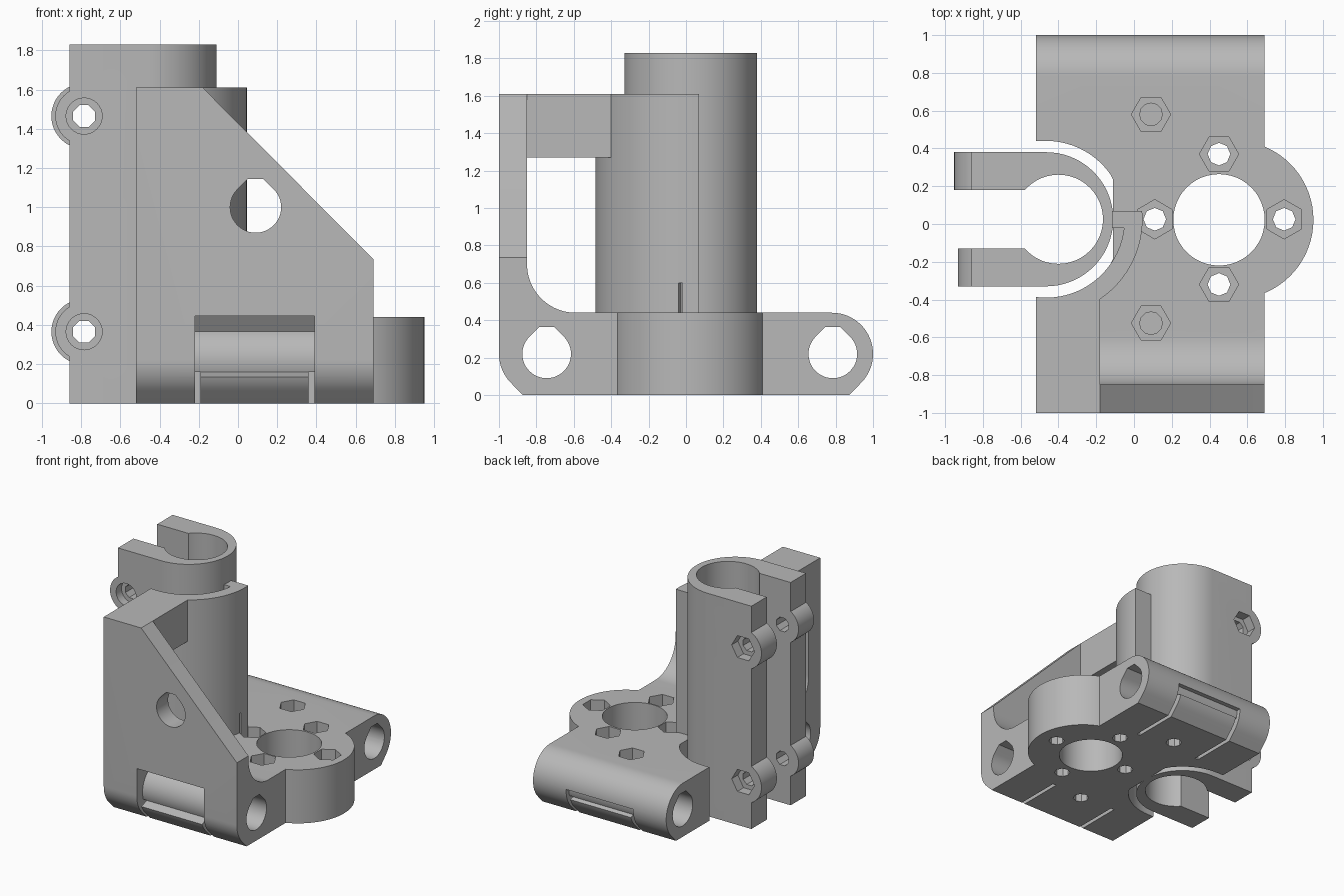
import bpy, bmesh
from math import sin, cos, radians
from mathutils import Vector

old = bpy.data.objects.get("Cube")
if old:
    bpy.data.objects.remove(old, do_unlink=True)

grey = bpy.data.materials.new("plain_grey")
grey.use_nodes = True
grey.diffuse_color = (0.48, 0.48, 0.48, 1)
grey.node_tree.nodes["Principled BSDF"].inputs["Base Color"].default_value = grey.diffuse_color


def arc(cx, cy, r, a0, a1, n=24):
    angles = [radians(a0 + (a1 - a0) * i / n) for i in range(n + 1)]
    return [(cx + r * cos(a), cy + r * sin(a)) for a in angles]


def circle(cx, cy, r, n=48, turn=0):
    return arc(cx, cy, r, turn, turn + 360, n)[:-1]


def teardrop(cx, cy, r):
    # Printable round hole: sloping shoulders and a small flat roof
    top = r * 1.1
    half = r * 1.4142 - top
    return arc(cx, cy, r, 135, 405, 36) + [(cx + half, cy + top), (cx - half, cy + top)]


def box(x0, x1, y0, y1):
    return [(x0, y0), (x1, y0), (x1, y1), (x0, y1)]


def prism(name, pts, axis, lo, hi):
    place = {"X": lambda p, d: (d, p[0], p[1]),
             "Y": lambda p, d: (p[0], d, p[1]),
             "Z": lambda p, d: (p[0], p[1], d)}[axis]
    bm = bmesh.new()
    face = bm.faces.new([bm.verts.new(place(p, lo)) for p in pts])
    ext = bmesh.ops.extrude_face_region(bm, geom=[face])
    move = Vector(place((0, 0), hi - lo))
    bmesh.ops.translate(bm, vec=move, verts=[g for g in ext["geom"] if isinstance(g, bmesh.types.BMVert)])
    bmesh.ops.recalc_face_normals(bm, faces=bm.faces)
    mesh = bpy.data.meshes.new(name)
    bm.to_mesh(mesh)
    bm.free()
    mesh.materials.append(grey)
    obj = bpy.data.objects.new(name, mesh)
    bpy.context.collection.objects.link(obj)
    return obj


def combine(target, op, pts, axis, lo, hi):
    tool = prism("tool", pts, axis, lo, hi)
    mod = target.modifiers.new("combine", "BOOLEAN")
    mod.operation, mod.object, mod.solver = op, tool, "EXACT"
    bpy.context.view_layer.update()
    graph = bpy.context.evaluated_depsgraph_get()
    mesh = bpy.data.meshes.new_from_object(target.evaluated_get(graph))
    target.modifiers.clear()
    target.data = mesh
    bpy.data.objects.remove(tool, do_unlink=True)


def add(target, *args):
    combine(target, "UNION", *args)


def cut(target, *args):
    combine(target, "DIFFERENCE", *args)


LEFT, RIGHT, TOP, BASE = -0.52, 0.69, 1.61, 0.44
CX, CY = -0.465, 0.025          # centre of the clamp
ROD_Z = 0.22

# Base plate with rounded rod housings and filleted front wall, as one side profile
profile = [(-0.872, 0), (0.872, 0)]
profile += arc(0.78, ROD_Z, 0.22, -45, 90)
profile += arc(-0.59, 0.70, 0.26, 270, 180)
profile += [(-0.85, TOP), (-1, TOP)]
profile += arc(-0.78, ROD_Z, 0.22, 180, 225, 10)
carriage = prism("carriage", profile, "X", LEFT, RIGHT)

# Sloped edge of the front wall
cut(carriage, [(-0.18, TOP), (RIGHT, 0.735), (0.9, 0.52), (0.9, 1.8), (-0.37, 1.8)], "Y", -1.1, -0.8)

# Round mount, top block and curved support wall
add(carriage, circle(0.53, 0.022, 0.42, 72), "Z", 0, BASE)
add(carriage, box(LEFT, -0.18, -0.9, -0.4), "Z", 1.27, TOP)
add(carriage, arc(CX, CY, 0.51, -96, 5, 32) + [(LEFT, 0.07)], "Z", 0.1, TOP)

# Clearance around the clamp
cut(carriage, circle(CX, CY, 0.415, 72), "Z", BASE, 1.9)
clearance = [(min(x, -0.11), y) for x, y in arc(CX, CY, 0.415, -90, 90, 36)]
cut(carriage, clearance + [(-0.9, CY + 0.415), (-0.9, CY - 0.415)], "Z", -0.1, BASE + 0.01)

# Main bore, rod bores and wall opening
cut(carriage, circle(0.45, 0.022, 0.242), "Z", -0.1, 0.6)
for y in (-0.745, 0.785):
    cut(carriage, teardrop(y, ROD_Z, 0.13), "X", -1, 1)
cut(carriage, teardrop(0.09, 1.0, 0.13), "Y", -1.1, -0.8)

# Hexagonal nut pockets and screw holes
for x, y, turn, through in ((0.45, 0.37, 0, True), (0.45, -0.32, 0, True),
                            (0.11, 0.025, 30, True), (0.795, 0.025, 30, True),
                            (0.09, 0.58, 0, False), (0.09, -0.525, 0, False)):
    cut(carriage, circle(x, y, 0.104, 6, turn), "Z", 0.28, 0.6)
    if through:
        cut(carriage, circle(x, y, 0.06, 8), "Z", -0.1, 0.4)
    else:
        cut(carriage, circle(x, y, 0.06, 12), "Z", 0.24, 0.4)
        cut(carriage, circle(x, y, 0.06, 8), "Z", -0.1, 0.2)

# Strap recesses around the rods, with narrow slits beside the lower tongues
for side, y, high in ((-1, -0.745, 55), (1, 0.785, 2)):
    ring = arc(y, ROD_Z, 0.18, -20, high, 16) + arc(y, ROD_Z, 0.34, high, -20, 16)
    ring = [(y + side * (p - y), z) for p, z in ring]
    cut(carriage, ring, "X", -0.22, 0.39)
    for x in (-0.22, 0.36):
        cut(carriage, box(x, x + 0.03, *sorted((side * 0.5, side * 1.1))), "Z", -0.1, 0.16)

# Clamp: U-shaped sleeve with screw lugs
clamp = prism("clamp", [(-0.86, CY - 0.355)] + arc(CX, CY, 0.355, -90, 90, 36) + [(-0.86, CY + 0.355)],
              "Z", 0, 1.83)
cut(clamp, circle(-0.40, CY, 0.236), "Z", -0.1, 2)
cut(clamp, box(-1, -0.5, -0.13, 0.18), "Z", -0.1, 2)
for z in (0.365, 1.465):
    add(clamp, circle(-0.785, z, 0.147), "Y", CY - 0.355, -0.13)
    add(clamp, circle(-0.785, z, 0.167), "Y", 0.18, CY + 0.355)
    cut(clamp, circle(-0.785, z, 0.06, 8, 22.5), "Y", -0.5, 0.5)
    cut(clamp, circle(-0.785, z, 0.092, 32), "Y", -0.5, -0.26)
    cut(clamp, circle(-0.785, z, 0.104, 6), "Y", 0.30, 0.5)

# Thin web joining clamp and carriage
web = prism("web", box(-0.13, 0.04, -0.02, 0.07), "Z", 0, TOP)

bpy.ops.object.select_all(action="DESELECT")
for obj in (carriage, clamp, web):
    obj.select_set(True)
bpy.context.view_layer.objects.active = carriage
bpy.ops.object.shade_smooth_by_angle(angle=radians(30))
